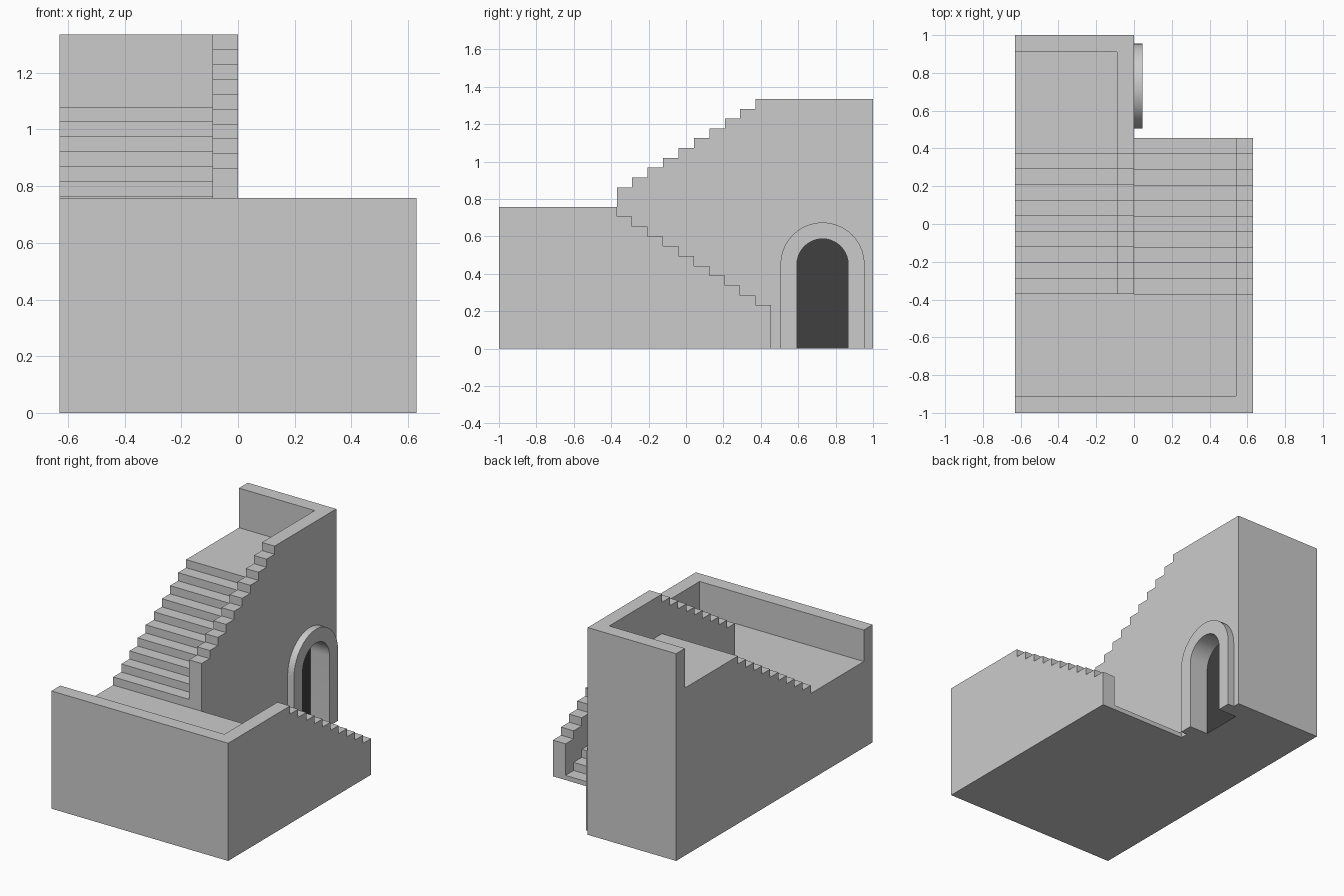
import bpy, bmesh, math

if "Cube" in bpy.data.objects:
    bpy.data.objects.remove(bpy.data.objects["Cube"])

STEPS, RUN, RISE, Y0 = 10, 0.0825, 0.0525, -0.37
LANDING, PARAPET, TOP, Y_END = 0.555, 0.758, 1.335, 0.455


def flight(z, rise):
    """Stepped (y, z) line of ten risers starting at Y0."""
    pts = []
    for i in range(STEPS):
        pts += [(Y0 + RUN * i, z + rise * i), (Y0 + RUN * i, z + rise * (i + 1))]
    return pts


def arch(r, cy=0.73, cz=0.45, n=20):
    """Round-headed outline from its left foot over to its right foot."""
    curve = [(cy - r * math.cos(math.pi * i / n), cz + r * math.sin(math.pi * i / n))
             for i in range(n + 1)]
    return [(cy - r, 0)] + curve + [(cy + r, 0)]


def face(bm, pts):
    bm.faces.new([bm.verts.new(p) for p in pts])


def strip(bm, profile, x0, x1):
    """Sweep a closed clockwise (y, z) profile along x, without caps."""
    for p, q in zip(profile, profile[1:] + profile[:1]):
        face(bm, [(x0, *p), (x1, *p), (x1, *q), (x0, *q)])


def cap(bm, profile, x, right):
    """Flat face at x, facing right (+x) or left (-x)."""
    face(bm, [(x, *p) for p in (profile[::-1] if right else profile)])


def finish(bm, name, color=None):
    bmesh.ops.remove_doubles(bm, verts=bm.verts, dist=1e-5)
    me = bpy.data.meshes.new(name)
    bm.to_mesh(me)
    bm.free()
    ob = bpy.data.objects.new(name, me)
    bpy.context.collection.objects.link(ob)
    if color:
        mat = bpy.data.materials.new(name)
        mat.diffuse_color = color
        mat.use_nodes = True
        mat.node_tree.nodes["Principled BSDF"].inputs["Base Color"].default_value = mat.diffuse_color
        me.materials.append(mat)
    bpy.ops.object.select_all(action='DESELECT')
    ob.select_set(True)
    bpy.context.view_layer.objects.active = ob
    bpy.ops.object.shade_smooth_by_angle(angle=math.radians(30))
    return ob


# Stepped lines: upper treads, upper wall top, lower treads, lower wall top
up = flight(LANDING, RISE)
up_wall = [(Y0, LANDING)] + [(y, z + 0.255) for y, z in up[1:]]
down = flight(LANDING, -RISE)
down_wall = flight(PARAPET, -RISE)
z_up, z_down, z_dwall = up[-1][1], down[-1][1], down_wall[-1][1]
door = arch(0.137)
doorway = door[::-1]

# Staircase body: four slabs side by side along x
front = [(-1, 0), (-1, PARAPET), (-0.91, PARAPET), (-0.91, LANDING)]
upper = front + up + [(0.91, z_up), (0.91, TOP), (1, TOP), (1, 0)]
middle = front + up_wall + [(1, TOP), (1, 0)] + doorway
lower = front + down + [(Y_END, z_down), (Y_END, 0)]
outer = front[:2] + down_wall + [(Y_END, z_dwall), (Y_END, 0)]

bm = bmesh.new()
xs = [-0.63, -0.09, 0, 0.54, 0.63]
for profile, x0, x1 in zip((upper, middle, lower, outer), xs, xs[1:]):
    strip(bm, profile, x0, x1)

# Outer sides
cap(bm, upper, xs[0], False)
cap(bm, outer, xs[4], True)
# Inner face of upper parapet wall
cap(bm, up_wall[1:] + [(0.91, TOP), (0.91, z_up)] + up[:0:-1], xs[1], False)
# Wall beside the lower flight, with doorway
cap(bm, up_wall + [(1, TOP), (1, 0)] + doorway
    + [(Y_END, 0), (Y_END, z_down)] + down[:0:-1], xs[2], True)
# Inner face of lower parapet wall
cap(bm, [(-0.91, PARAPET)] + down_wall + [(Y_END, z_dwall), (Y_END, z_down)]
    + down[::-1] + [(-0.91, LANDING)], xs[3], False)
finish(bm, "staircase_body")

# Raised arch frame
bm = bmesh.new()
ring = arch(0.225) + doorway
strip(bm, ring, 0, 0.045)
cap(bm, ring, 0.045, True)
finish(bm, "door_frame")

# Dark panel at the back of the doorway
bm = bmesh.new()
cap(bm, door, xs[1], True)
finish(bm, "door_panel", (0.05, 0.05, 0.05, 1))
